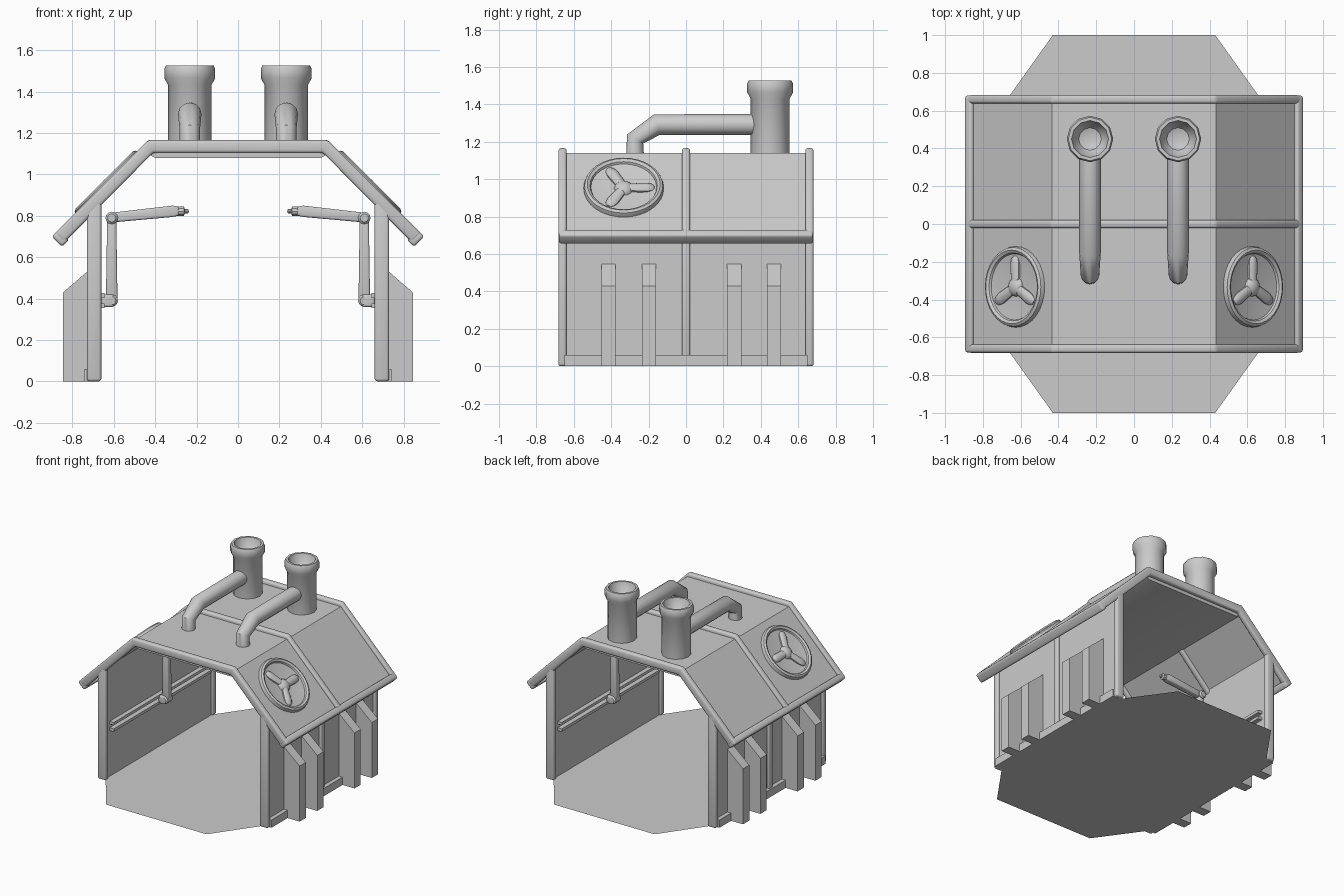
import bpy, bmesh
from math import cos, sin, pi, radians
from mathutils import Matrix, Vector

if "Cube" in bpy.data.objects:
    bpy.data.objects.remove(bpy.data.objects["Cube"])


def finish(name, bm, mirror=True):
    """Turn a bmesh into an object; side parts also get a mirrored left copy."""
    bmesh.ops.remove_doubles(bm, verts=bm.verts, dist=1e-5)
    bmesh.ops.recalc_face_normals(bm, faces=bm.faces)
    for side in (("right_", "left_") if mirror else ("",)):
        if side == "left_":
            bmesh.ops.transform(bm, matrix=Matrix.Scale(-1, 4, (1, 0, 0)), verts=bm.verts)
            bmesh.ops.reverse_faces(bm, faces=bm.faces)
        me = bpy.data.meshes.new(side + name)
        bm.to_mesh(me)
        ob = bpy.data.objects.new(side + name, me)
        bpy.context.collection.objects.link(ob)
        bpy.ops.object.select_all(action='DESELECT')
        ob.select_set(True)
        bpy.context.view_layer.objects.active = ob
        bpy.ops.object.shade_smooth_by_angle(angle=radians(35))
    bm.free()


def prism(name, pts, y0, y1, bevel=0.0, mirror=True):
    """Extrude an XZ outline along y."""
    bm = bmesh.new()
    a = [bm.verts.new((x, y0, z)) for x, z in pts]
    b = [bm.verts.new((x, y1, z)) for x, z in pts]
    bm.faces.new(a)
    bm.faces.new(b)
    for i in range(len(pts)):
        j = (i + 1) % len(pts)
        bm.faces.new((a[i], a[j], b[j], b[i]))
    bmesh.ops.recalc_face_normals(bm, faces=bm.faces)
    if bevel:
        bmesh.ops.bevel(bm, geom=bm.edges[:], offset=bevel, segments=3, profile=0.5, affect='EDGES')
    finish(name, bm, mirror)


def rect(x0, x1, z0, z1):
    return [(x0, z0), (x1, z0), (x1, z1), (x0, z1)]


def lathe(bm, profile, mat, n=16):
    """Spin (radius, height) points around local z, placed by mat."""
    rings = [[bm.verts.new(mat @ Vector((r * cos(2 * pi * k / n), r * sin(2 * pi * k / n), h)))
              for k in range(n)] for r, h in profile]
    for p, q in zip(rings, rings[1:]):
        for k in range(n):
            m = (k + 1) % n
            bm.faces.new((p[k], p[m], q[m], q[k]))


def along(p0, p1):
    """Matrix placing local z from p0 towards p1."""
    p0, p1 = Vector(p0), Vector(p1)
    return Matrix.Translation(p0) @ (p1 - p0).to_track_quat('Z', 'Y').to_matrix().to_4x4()


# Floor plate
bm = bmesh.new()
quarter = [(0.43, 1.0), (0.68, 0.65)]
outline = (quarter + [(x, -y) for x, y in quarter[::-1]]
           + [(-x, -y) for x, y in quarter] + [(-x, y) for x, y in quarter[::-1]])
bm.faces.new([bm.verts.new((x, y, 0)) for x, y in outline[::-1]])
finish("floor", bm, False)

# Roof sheet and its three frames
sheet_out = [(0.86, 0.71), (0.435, 1.14)]
sheet_in = [(0.40, 1.08), (0.44, 1.10), (0.84, 0.70)]
prism("roof_sheet", sheet_out + [(-x, z) for x, z in sheet_out[::-1]]
      + [(-x, z) for x, z in sheet_in[::-1]] + sheet_in, -0.65, 0.65, 0, False)
bar_out = [(0.885, 0.715), (0.434, 1.166)]
bar_in = [(0.41, 1.105), (0.84, 0.67)]
bar = (bar_out + [(-x, z) for x, z in bar_out[::-1]]
       + [(-x, z) for x, z in bar_in[::-1]] + bar_in)
for label, y in (("front", -0.66), ("middle", 0.0), ("back", 0.66)):
    prism(label + "_roof_frame", bar, y - 0.022, y + 0.022, 0.014, False)
prism("eave_bar", [(0.90, 0.70), (0.85, 0.65), (0.815, 0.685), (0.865, 0.735)], -0.68, 0.68, 0.014)

# Side walls, posts, sill and inner rails
prism("wall", rect(0.68, 0.71, 0, 0.86), -0.65, 0.65)
for label, y in (("front", -0.66), ("back", 0.66)):
    prism(label + "_post", rect(0.66, 0.73, 0, 0.87), y - 0.022, y + 0.022, 0.014)
prism("middle_post", rect(0.69, 0.73, 0.05, 0.87), -0.022, 0.022, 0.01)
prism("sill", rect(0.70, 0.742, 0, 0.06), -0.65, 0.65)
for label, z in (("lower", 0.365), ("upper", 0.415)):
    prism(label + "_rail", rect(0.645, 0.685, z - 0.011, z + 0.011), -0.6, 0.6)

# Outer buttress fins
fin = [(0.70, 0), (0.845, 0), (0.845, 0.43), (0.70, 0.555)]
for i, y in enumerate((-0.415, -0.198, 0.258, 0.47)):
    prism(f"fin_{i + 1}", fin, y - 0.038, y + 0.038)

# Chimneys with hollow flared caps
bm = bmesh.new()
lathe(bm, [(0, 1.10), (0.104, 1.10), (0.104, 1.43), (0.123, 1.465), (0.123, 1.51), (0.115, 1.527),
           (0.098, 1.527), (0.088, 1.49), (0.06, 1.45), (0, 1.43)],
      Matrix.Translation((0.233, 0.45, 0)), 12)
finish("chimney", bm)

# Bent feed pipes running into the chimneys
path = [(-0.272, 1.10), (-0.272, 1.215), (-0.155, 1.292), (0.40, 1.292)]
for side, x in (("right", 0.233), ("left", -0.233)):
    cu = bpy.data.curves.new(side + "_pipe", 'CURVE')
    cu.dimensions = '3D'
    cu.bevel_depth = 0.057
    cu.bevel_resolution = 4
    cu.use_fill_caps = True
    sp = cu.splines.new('POLY')
    sp.points.add(len(path) - 1)
    for p, (y, z) in zip(sp.points, path):
        p.co = (x, y, z, 1)
    sp.points[0].radius = sp.points[1].radius = 0.86
    ob = bpy.data.objects.new(side + "_pipe", cu)
    bpy.context.collection.objects.link(ob)
    bpy.ops.object.select_all(action='DESELECT')
    ob.select_set(True)
    bpy.context.view_layer.objects.active = ob
    bpy.ops.object.convert(target='MESH')
    bpy.ops.object.shade_smooth_by_angle(angle=radians(40))

# Round roof fans: rim with shallow dish, hub and three blades
tilt = Matrix.Translation((0.622, -0.333, 0.948)) @ Matrix.Rotation(radians(45), 4, 'Y')
bm = bmesh.new()
lathe(bm, [(0, 0.002), (0.10, 0.004), (0.175, 0.014), (0.18, 0.026), (0.195, 0.035),
           (0.209, 0.027), (0.214, 0.01), (0.214, -0.015)], tilt, 32)
finish("fan_rim", bm)
bm = bmesh.new()
hub = [(0.052 * cos(a), 0.036 * sin(a)) for a in (0, pi / 8, pi / 4, 3 * pi / 8, pi / 2)]
lathe(bm, hub, tilt, 16)
blade = [(0, 0.0), (0.026, 0.0), (0.033, 0.12), (0.027, 0.148), (0.014, 0.163), (0, 0.166)]
for k in range(3):
    spin = Matrix.Rotation(radians(90 + 120 * k), 4, 'Z')
    lie = Matrix.Translation((0, 0, 0.008)) @ Matrix.Scale(0.7, 4, (0, 0, 1))
    lathe(bm, blade, tilt @ spin @ lie @ Matrix.Rotation(pi / 2, 4, 'Y'), 10)
finish("fan_blades", bm)

# Jointed arms on the inner rails
prism("arm_mount", rect(0.60, 0.66, 0.36, 0.42), -0.04, 0.04, 0.01)
prism("lower_arm", [(0.582, 0.39), (0.638, 0.39), (0.632, 0.79), (0.588, 0.79)], -0.025, 0.025, 0.01)
prism("upper_arm", [(0.61, 0.768), (0.61, 0.815), (0.31, 0.85), (0.285, 0.842),
                    (0.285, 0.802), (0.31, 0.795)], -0.025, 0.025, 0.01)
bm = bmesh.new()
for z in (0.39, 0.79):
    lathe(bm, [(0, 0), (0.02, 0), (0.03, 0.01), (0.03, 0.07), (0.02, 0.08), (0, 0.08)],
          along((0.61, -0.04, z), (0.61, 0.04, z)), 12)
finish("arm_joints", bm)
bm = bmesh.new()
lathe(bm, [(0, 0), (0.024, 0), (0.024, 0.035), (0.012, 0.04), (0.012, 0.055), (0, 0.06)],
      along((0.297, 0, 0.822), (0.2, 0, 0.822)), 10)
finish("arm_tip", bm)
